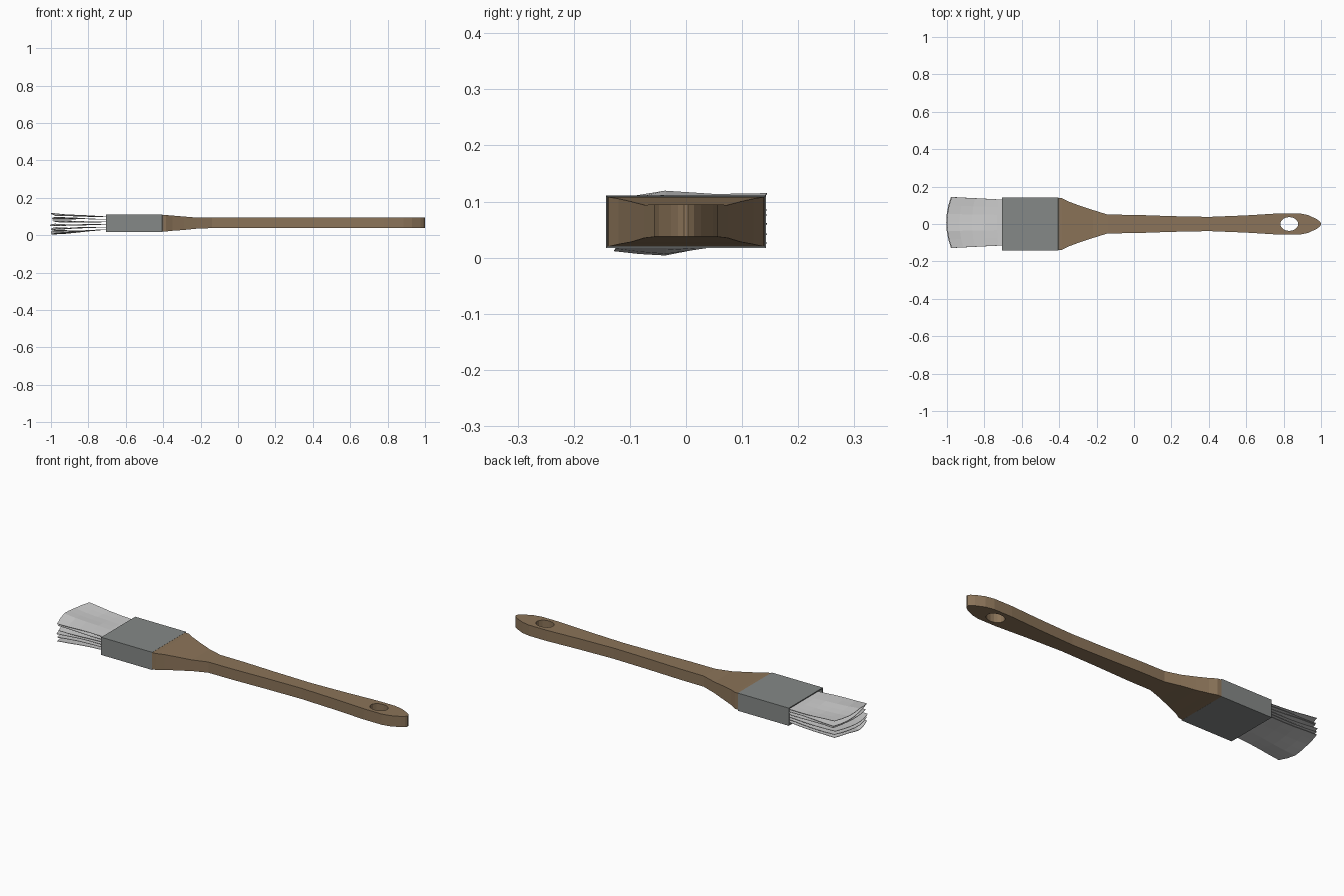
import bpy, bmesh, math, random

if "Cube" in bpy.data.objects:
    bpy.data.objects.remove(bpy.data.objects["Cube"])
random.seed(4)


def material(name, col):
    m = bpy.data.materials.new(name)
    m.diffuse_color = (*col, 1)
    m.use_nodes = True
    m.node_tree.nodes["Principled BSDF"].inputs["Base Color"].default_value = m.diffuse_color
    return m


WOOD = material("brown wood", (0.26, 0.175, 0.10))
METAL = material("grey metal", (0.235, 0.25, 0.245))
HAIR = material("pale bristle", (0.62, 0.62, 0.62))


def make(name, bm, mat, recalc=True):
    if recalc:
        bmesh.ops.recalc_face_normals(bm, faces=bm.faces)
    me = bpy.data.meshes.new(name)
    bm.to_mesh(me)
    bm.free()
    ob = bpy.data.objects.new(name, me)
    bpy.context.collection.objects.link(ob)
    if mat:
        me.materials.append(mat)
    return ob


def loft(sections):
    """Closed skin through rings of points."""
    bm = bmesh.new()
    rings = [[bm.verts.new(p) for p in s] for s in sections]
    n = len(rings[0])
    for a, b in zip(rings, rings[1:]):
        for i in range(n):
            j = (i + 1) % n
            bm.faces.new((a[i], a[j], b[j], b[i]))
    bm.faces.new(rings[0])
    bm.faces.new(rings[-1])
    return bm


def rect(x, w, z0, z1):
    return [(x, -w, z0), (x, w, z0), (x, w, z1), (x, -w, z1)]


# wooden handle: x, half width, bottom, top
handle = make("handle", loft([rect(*s) for s in [
    (-0.415, 0.140, 0.020, 0.108), (-0.385, 0.138, 0.020, 0.108),
    (-0.35, 0.120, 0.024, 0.105), (-0.29, 0.098, 0.028, 0.100),
    (-0.22, 0.075, 0.035, 0.094), (-0.14, 0.050, 0.038, 0.095),
    (0.0, 0.049, 0.038, 0.095), (0.2, 0.042, 0.038, 0.095),
    (0.4, 0.038, 0.038, 0.095), (0.6, 0.046, 0.038, 0.095),
    (0.78, 0.057, 0.038, 0.095), (0.885, 0.057, 0.038, 0.095),
    (0.93, 0.048, 0.038, 0.095), (0.975, 0.027, 0.038, 0.095),
    (0.993, 0.014, 0.038, 0.095), (1.0, 0.004, 0.038, 0.095)]]), WOOD)

# hanging hole
hole = make("hole_cutter", loft([
    [(0.83 + 0.048 * math.cos(a), 0.037 * math.sin(a), z)
     for a in (math.tau * k / 16 for k in range(16))] for z in (0, 0.13)]), None)
hole.hide_render = True
hole.hide_viewport = True
cut = handle.modifiers.new("hole", 'BOOLEAN')
cut.operation = 'DIFFERENCE'
cut.solver = 'EXACT'
cut.object = hole

# metal ferrule: sleeve open at the brush end
t = 0.005
make("ferrule", loft([
    rect(-0.41, 0.138, 0.022, 0.106), rect(-0.405, 0.143, 0.017, 0.111),
    rect(-0.705, 0.143, 0.017, 0.111),
    rect(-0.705, 0.143 - t, 0.017 + t, 0.111 - t),
    rect(-0.43, 0.143 - t, 0.017 + t, 0.111 - t)]), METAL)

# bristles: stacked wavy sheets that fan out toward the tip
SHEETS, NU, NV = 6, 6, 6
for k in range(SHEETS):
    f = k / (SHEETS - 1) * 2 - 1          # -1 bottom sheet, 1 top sheet
    phase = random.uniform(0, 6)
    tip = random.uniform(-0.98, -0.965) if abs(f) < 1 else -0.975
    bm = bmesh.new()
    grid = []
    for i in range(NU + 1):
        u = i / NU
        row = []
        for j in range(NV + 1):
            v = j / NV * 2 - 1
            end = tip - 0.025 * (1 - v * v)
            x = -0.60 + (end + 0.60) * u
            s = max(0, (u - 0.25) / 0.75)
            y = 0.008 + v * (0.122 + 0.014 * s)
            z = 0.064 + f * 0.034
            z += s * f * 0.010
            z += s * 0.006 * math.sin(phase + 5 * u + 1.5 * v)
            # outer sheets bulge off-centre
            z += s * f ** 3 * 0.013 * math.exp(-((v + 0.35) / 0.45) ** 2)
            row.append(bm.verts.new((x, y, min(0.121, max(0.0, z)))))
        grid.append(row)
    for a, b in zip(grid, grid[1:]):
        for j in range(NV):
            bm.faces.new((a[j], b[j], b[j + 1], a[j + 1]))
    ob = make(f"bristle_sheet_{k + 1}", bm, HAIR)
    so = ob.modifiers.new("thickness", 'SOLIDIFY')
    so.thickness = 0.002
    so.offset = 0
